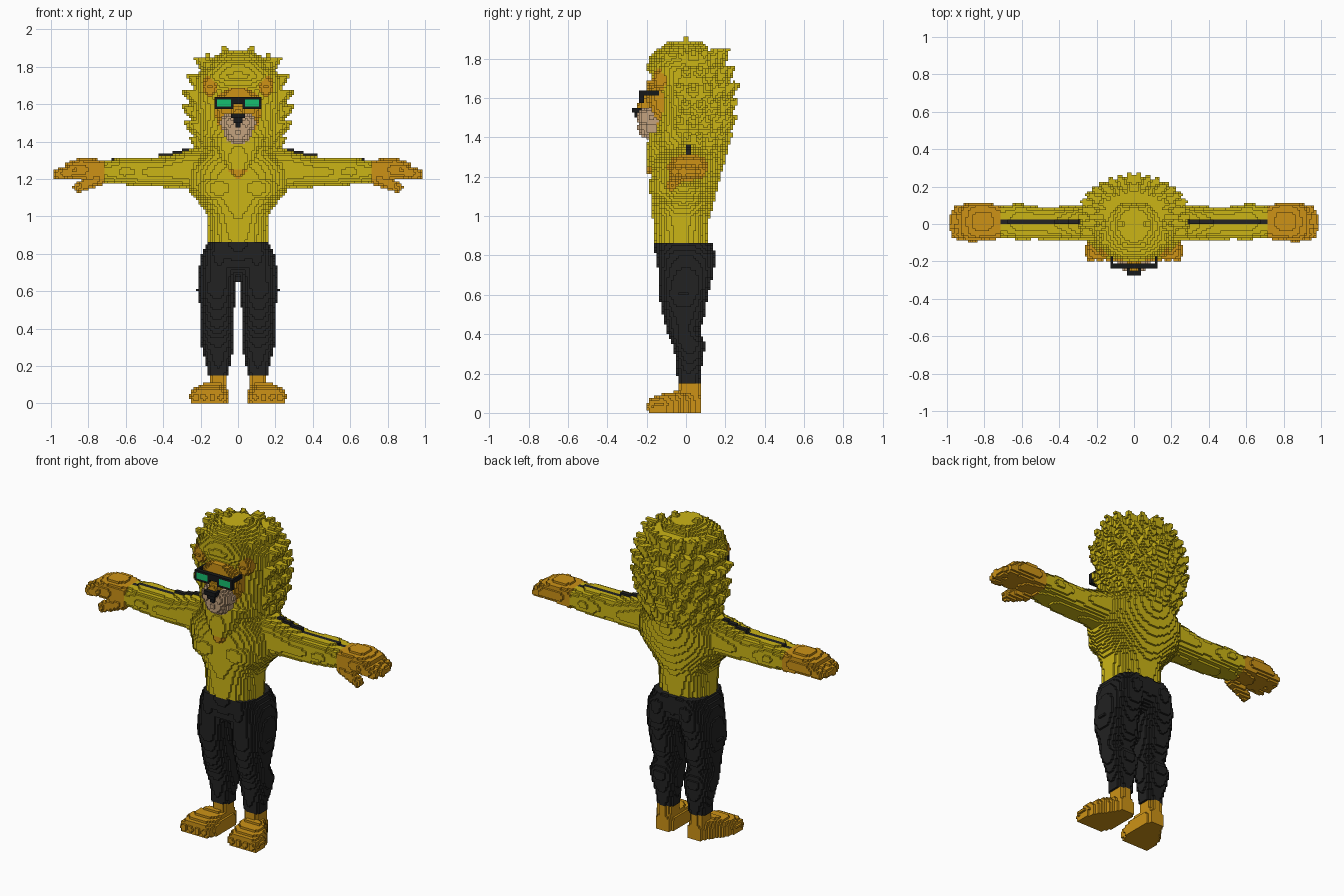
import bpy
import math
from mathutils import Vector

V = 0.0125  # cube size
owner = {}  # grid cell -> part name
parts = {}  # part name -> material


def material(name, rgb):
    m = bpy.data.materials.new(name)
    m.use_nodes = True
    m.diffuse_color = (*rgb, 1)
    m.node_tree.nodes["Principled BSDF"].inputs["Base Color"].default_value = (*rgb, 1)
    return m


# Shape helpers: each returns a set of grid cells
def fill(lo, hi, test):
    r = [range(math.floor(a / V) - 1, math.ceil(b / V) + 1) for a, b in zip(lo, hi)]
    return {(i, j, k) for i in r[0] for j in r[1] for k in r[2]
            if k >= 0 and test(((i + .5) * V, (j + .5) * V, (k + .5) * V))}


def box(lo, hi):
    return fill(lo, hi, lambda p: all(a < c < b for a, c, b in zip(lo, p, hi)))


def ball(c, r):
    return fill([a - b for a, b in zip(c, r)], [a + b for a, b in zip(c, r)],
                lambda p: sum(((x - a) / b) ** 2 for x, a, b in zip(p, c, r)) < 1)


def tuft(a, b, ra, rb):
    a, b = Vector(a), Vector(b)
    d, m = b - a, max(ra, rb)

    def test(p):
        q = Vector(p) - a
        t = min(1, max(0, q.dot(d) / d.length_squared))
        return (q - d * t).length < ra + (rb - ra) * t
    return fill([min(x, y) - m for x, y in zip(a, b)],
                [max(x, y) + m for x, y in zip(a, b)], test)


def loft(axis, sections, power=2.3):
    """Sections are (position, low u, high u, low v, high v) along the axis."""
    u, v = [n for n in range(3) if n != axis]
    lo, hi = [0] * 3, [0] * 3
    lo[axis], hi[axis] = sections[0][0], sections[-1][0]
    lo[u], hi[u] = min(s[1] for s in sections), max(s[2] for s in sections)
    lo[v], hi[v] = min(s[3] for s in sections), max(s[4] for s in sections)

    def test(p):
        for s, e in zip(sections, sections[1:]):
            if s[0] <= p[axis] < e[0]:
                t = (p[axis] - s[0]) / (e[0] - s[0])
                u0, u1, v0, v1 = [x + (y - x) * t for x, y in zip(s[1:], e[1:])]
                return (abs((2 * p[u] - u0 - u1) / (u1 - u0)) ** power
                        + abs((2 * p[v] - v0 - v1) / (v1 - v0)) ** power) < 1
        return False
    return fill(lo, hi, test)


def tower(rows, power=2.3):
    """Upright loft centred on x, rows are (z, half width, back y, front y)."""
    return loft(2, [(z, -w, w, a, b) for z, w, a, b in rows], power)


def skin(cells, axis, sign):
    """Outermost cells of a shape along one direction."""
    return {c for c in cells
            if tuple(n + sign * (a == axis) for a, n in enumerate(c)) not in cells}


def flip(cells):
    return {(-1 - i, j, k) for i, j, k in cells}


def claim(name, mat, cells):
    parts[name] = mat
    owner.update(dict.fromkeys(cells, name))


def centre(name, mat, cells):
    claim(name, mat, cells | flip(cells))


def pair(name, mat, cells):
    claim("left_" + name, mat, cells)
    claim("right_" + name, mat, flip(cells))


def build():
    """Turn each part's exposed cube sides into a mesh object."""
    geo = {n: ({}, []) for n in parts}
    for cell, name in owner.items():
        verts, faces = geo[name]
        for axis in range(3):
            u, v = (axis + 1) % 3, (axis + 2) % 3
            for side in (0, 1):
                n = list(cell)
                n[axis] += 2 * side - 1
                if tuple(n) in owner:
                    continue
                quad = []
                for du, dv in ((0, 0), (1, 0), (1, 1), (0, 1)):
                    q = list(cell)
                    q[axis] += side
                    q[u] += du
                    q[v] += dv
                    quad.append(verts.setdefault(tuple(q), len(verts)))
                faces.append(quad if side else quad[::-1])
    for name, (verts, faces) in geo.items():
        me = bpy.data.meshes.new(name)
        me.from_pydata([[c * V for c in q] for q in verts], [], faces)
        me.materials.append(parts[name])
        bpy.context.collection.objects.link(bpy.data.objects.new(name, me))


cube = bpy.data.objects.get("Cube")
if cube:
    bpy.data.objects.remove(cube)

fur = material("yellow fur", (.60, .46, .008))
skin_orange = material("orange skin", (.61, .29, .008))
cloth = material("black cloth", (.016, .016, .016))
beige = material("beige muzzle", (.55, .36, .21))
black = material("glossy black", (.008, .009, .01))
green = material("green lens", (.008, .52, .16))

# Feet with toes and ankles
foot = loft(1, [(-.185, .075, .245, -.07, .075), (-.12, .05, .255, -.09, .095),
                (-.05, .05, .225, -.1, .11), (.03, .05, .165, -.1, .1),
                (.07, .06, .15, -.08, .09)], 4)
foot |= loft(2, [(0, .055, .16, -.04, .07), (.17, .065, .15, -.04, .07)], 3)
for x in (.085, .133, .18, .222):
    foot |= tuft((x, -.12, .045), (x + .005, -.17, .035), .035, .03)
pair("foot", skin_orange, foot)

# Trousers
pair("trouser_leg", cloth, loft(2, [
    (.15, .05, .165, -.04, .07), (.2, .045, .168, -.045, .075), (.28, .028, .19, -.05, .09),
    (.35, .022, .205, -.07, .1), (.42, .03, .195, -.1, .07), (.5, .02, .2, -.12, .1),
    (.6, .012, .22, -.14, .11), (.7, 0, .213, -.14, .14), (.8, 0, .195, -.15, .15),
    (.8625, 0, .165, -.155, .13)]))
centre("trouser_hips", cloth, tower([(.67, .06, -.06, .06), (.72, .15, -.13, .12),
                                     (.8, .19, -.155, .145), (.8625, .165, -.16, .13)], 2.6))

# Torso, chest and shoulders
torso = tower([(.8625, .16, -.16, .11), (1, .165, -.17, .12), (1.05, .19, -.175, .14),
               (1.1, .235, -.18, .15), (1.16, .28, -.18, .165), (1.22, .29, -.18, .18),
               (1.28, .28, -.17, .19), (1.34, .22, -.15, .19), (1.38, .12, -.1, .15)], 2.1)
torso |= ball((.1, -.1, 1.15), (.12, .09, .085))
torso |= tuft((.1, .02, 1.31), (.31, .01, 1.26), .09, .08)
centre("torso", fur, torso)

# Arms with a dark seam along the top
arm = loft(0, [(.2, -.09, .1, 1.15, 1.36), (.28, -.09, .1, 1.15, 1.35),
               (.38, -.085, .095, 1.155, 1.325), (.45, -.085, .09, 1.16, 1.315),
               (.53, -.08, .095, 1.16, 1.315), (.61, -.085, .11, 1.17, 1.315),
               (.7125, -.07, .1, 1.18, 1.3)])
pair("arm", fur, arm)
seam = {(i, j, k) for i, j, k in skin(arm, 2, 1) if j in (0, 1) and i * V > .25 and k * V > 1.25}
seam |= {(i, j, k + 1) for i, j, k in seam if i * V < .42}
pair("arm_seam", cloth, seam)

# Hands with fingers and thumb
hand = loft(0, [(.7125, -.08, .1, 1.18, 1.3), (.78, -.08, .11, 1.19, 1.31),
                (.85, -.085, .11, 1.195, 1.31), (.92, -.075, .1, 1.2, 1.285)], 3)
for y in (-.06, -.012, .036, .08):
    hand |= tuft((.87, y, 1.25), (.972 - abs(y) * .35, y * .9, 1.225), .036, .027)
hand |= tuft((.745, -.045, 1.2), (.855, -.07, 1.155), .037, .027)
pair("hand", skin_orange, hand)

# Mane: core, bib, then rings of tufts
mane = tower([(1.22, .1, -.1, .17), (1.3, .18, -.15, .19), (1.38, .2, -.18, .2),
              (1.46, .23, -.15, .21), (1.55, .25, -.13, .21), (1.65, .25, -.14, .21),
              (1.75, .22, -.2, .18), (1.82, .17, -.18, .14), (1.885, .08, -.09, .08)])
mane |= tower([(1.21, .025, -.2, -.1), (1.3, .085, -.2, -.1), (1.42, .15, -.19, -.05)])
for row, size in enumerate((.72, .85, .95, 1, 1, .93, .76)):
    z = 1.3 + .085 * row
    for step in range(6):
        a = -.4 + .38 * (step + .5 * (row % 2))
        if a < 1.6:
            c, s = math.cos(a) * size, math.sin(a) * size
            mane |= tuft((c * .2, .04 + s * .15, z - .02),
                         (c * .295, .04 + s * .225, z + .03), .06, .012)
for y, drop in ((-.1, .045), (0, 0), (.09, .04)):
    mane |= tuft((.06, y, 1.82 - drop), (.07, y, 1.905 - drop), .045, .014)
    mane |= tuft((.13, y, 1.77 - drop), (.165, y, 1.86 - drop), .045, .014)
centre("mane", fur, mane)

# Bare patch on the chest below the bib
patch = {(i, j, k) for i, j, k in skin(torso | flip(torso) | mane | flip(mane), 1, -1)
         if j < 0 and 1.19 < k * V < 1.25 and abs(i + .5) * V < k * V - 1.185
         and (i, j - 1, k) not in owner}
claim("chest_patch", skin_orange, patch)

# Face and ears
face = tower([(1.46, .1, -.16, 0), (1.54, .125, -.19, 0), (1.63, .13, -.205, 0),
              (1.66, .09, -.205, 0), (1.69, .03, -.205, 0)], 3)
centre("face", skin_orange, face)
pair("ear", skin_orange, ball((.15, -.13, 1.695), (.042, .04, .055)))

# Muzzle, nose bridge and nose
muzzle = ball((.045, -.175, 1.5), (.05, .075, .055)) | ball((0, -.165, 1.45), (.08, .08, .065))
centre("muzzle", beige, muzzle)
centre("nose_bridge", skin_orange, tuft((0, -.16, 1.6), (0, -.215, 1.56), .05, .035))
nose = set()
for n, w in enumerate((.0125, .025, .0375)):
    nose |= box((0, -.25 - .01 * n, 1.475 + .025 * n), (w, -.2, 1.5 + .025 * n))
centre("nose", black, nose)

# Glasses
frame = box((0, -.2375, 1.575), (.125, -.2125, 1.6375))
frame -= box((0, -.25, 1.57), (.025, -.2, 1.6))
frame |= box((.1125, -.2375, 1.6125), (.125, -.1375, 1.6375))
centre("glasses_frame", black, frame)
pair("lens", green, box((.0375, -.2375, 1.5875), (.1125, -.2125, 1.625)))

build()
